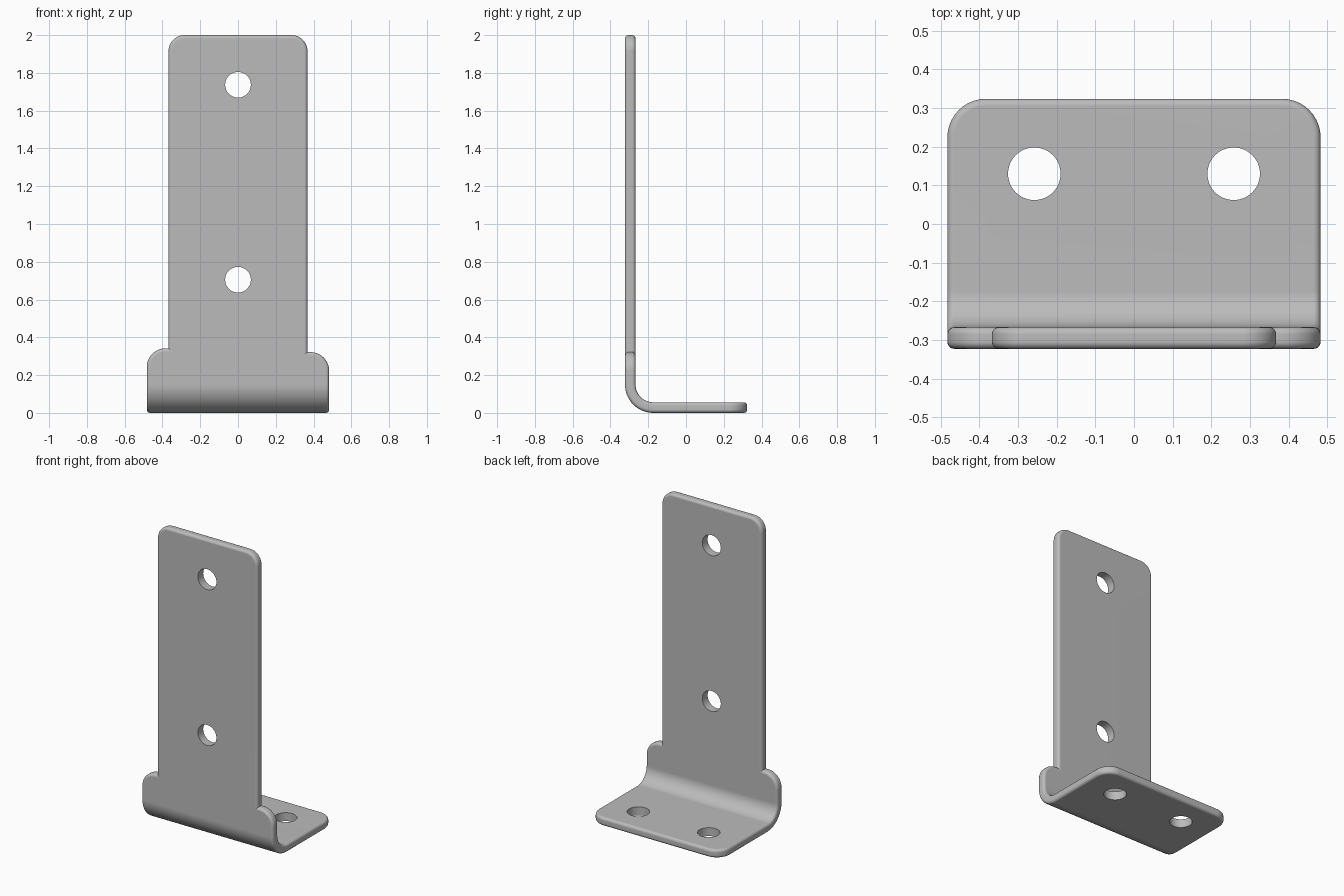
import bpy, bmesh
from math import sin, cos, pi
from mathutils import Vector

if "Cube" in bpy.data.objects:
    bpy.data.objects.remove(bpy.data.objects["Cube"], do_unlink=True)

THICK, RIM = 0.056, 0.018          # sheet thickness, edge rounding
BEND, BEND_Y = 0.15, -0.173        # outer bend radius and its centre
BEND_LEN = 0.19                    # length of the bend in the flat sheet
BASE_W, PLATE_W = 0.483, 0.368     # half widths

metal = bpy.data.materials.new("grey metal")
metal.use_nodes = True
grey = (0.5, 0.5, 0.5, 1)
metal.diffuse_color = grey
metal.node_tree.nodes["Principled BSDF"].inputs["Base Color"].default_value = grey


def flat(z):
    """Position along the unfolded sheet for a height on the upright."""
    return z - BEND + BEND_LEN


def rounded_outline(corners, steps=10):
    pts = []
    for i, (x, v, r) in enumerate(corners):
        p = Vector((x, v))
        if r == 0:
            pts.append(p)
            continue
        a = (Vector(corners[i - 1][:2]) - p).normalized()
        b = (Vector(corners[(i + 1) % len(corners)][:2]) - p).normalized()
        centre = p + (a + b) * r
        for k in range(steps + 1):
            t = pi / 2 * k / steps
            pts.append(centre - b * r * cos(t) - a * r * sin(t))
    return pts


def inset(pts, d):
    out = []
    for i, p in enumerate(pts):
        e1 = (p - pts[i - 1]).normalized()
        e2 = (pts[(i + 1) % len(pts)] - p).normalized()
        n1, n2 = Vector((-e1.y, e1.x)), Vector((-e2.y, e2.x))
        out.append(p + (n1 + n2) * d / (1 + n1.dot(n2)))
    return out


def fold(co):
    """Bend a point of the flat sheet into the angle bracket."""
    x, v, t = co
    if v <= 0:
        return Vector((x, BEND_Y - v, t))
    a = min(v / BEND_LEN, 1) * pi / 2
    r = BEND - t
    return Vector((x, BEND_Y - r * sin(a), BEND - r * cos(a) + max(v - BEND_LEN, 0)))


# Flat sheet outline: base, uneven shoulder tabs, narrower upright
end = -(0.324 - BEND_Y)
left_tab, right_tab, top = flat(0.322), flat(0.342), flat(2.0)
outline = rounded_outline([
    (-BASE_W, end, 0.1), (BASE_W, end, 0.1),
    (BASE_W, left_tab, 0.1), (PLATE_W, left_tab, 0),
    (PLATE_W, top, 0.085), (-PLATE_W, top, 0.085),
    (-PLATE_W, right_tab, 0), (-BASE_W, right_tab, 0.1)])

# Stacked loops give the rounded rim
STEPS = 5
half = [(RIM * (1 - sin(pi / 2 * k / STEPS)), RIM * (1 - cos(pi / 2 * k / STEPS)))
        for k in range(STEPS + 1)]
levels = half + [(d, THICK - t) for d, t in reversed(half)]
bm = bmesh.new()
loops = [[bm.verts.new((p.x, p.y, t)) for p in inset(outline, d)] for d, t in levels]
n = len(outline)
for lo, hi in zip(loops, loops[1:]):
    for i in range(n):
        j = (i + 1) % n
        bm.faces.new((lo[i], lo[j], hi[j], hi[i]))
bm.faces.new(loops[0][::-1])
bm.faces.new(loops[-1])

# Cut lines across the bend, then fold
CUTS = 14
for k in range(CUTS + 1):
    bmesh.ops.bisect_plane(bm, geom=bm.verts[:] + bm.edges[:] + bm.faces[:], dist=1e-5,
                           plane_co=(0, BEND_LEN * k / CUTS, 0), plane_no=(0, 1, 0))
for vert in bm.verts:
    vert.co = fold(vert.co)
bmesh.ops.recalc_face_normals(bm, faces=bm.faces)
mesh = bpy.data.meshes.new("angle_bracket")
bm.to_mesh(mesh)
bm.free()
mesh.materials.append(metal)
bracket = bpy.data.objects.new("angle_bracket", mesh)
bpy.context.collection.objects.link(bracket)

# Screw holes: two in the upright, two in the base
holes = [((0, BEND_Y - BEND, z), (pi / 2, 0, 0)) for z in (0.705, 1.737)]
holes += [((x, 0.13, 0), (0, 0, 0)) for x in (-0.258, 0.258)]
for place, turn in holes:
    bpy.ops.mesh.primitive_cylinder_add(vertices=48, radius=0.068, depth=0.3,
                                        location=place, rotation=turn)
    cutter = bpy.context.object
    cutter.name = "hole_cutter"
    cutter.hide_render = True
    cutter.data.materials.append(metal)
    bpy.context.view_layer.objects.active = bracket
    mod = bracket.modifiers.new("screw_hole", 'BOOLEAN')
    mod.operation, mod.solver, mod.object = 'DIFFERENCE', 'EXACT', cutter
    bpy.ops.object.modifier_apply(modifier=mod.name)
    bpy.data.objects.remove(cutter, do_unlink=True)

# Smooth bend and rim, crisp hole edges
bpy.ops.object.select_all(action='DESELECT')
bracket.select_set(True)
bpy.context.view_layer.objects.active = bracket
bpy.ops.object.shade_smooth_by_angle(angle=pi / 6)
weighted = bracket.modifiers.new("weighted_normals", 'WEIGHTED_NORMAL')
weighted.keep_sharp = True
